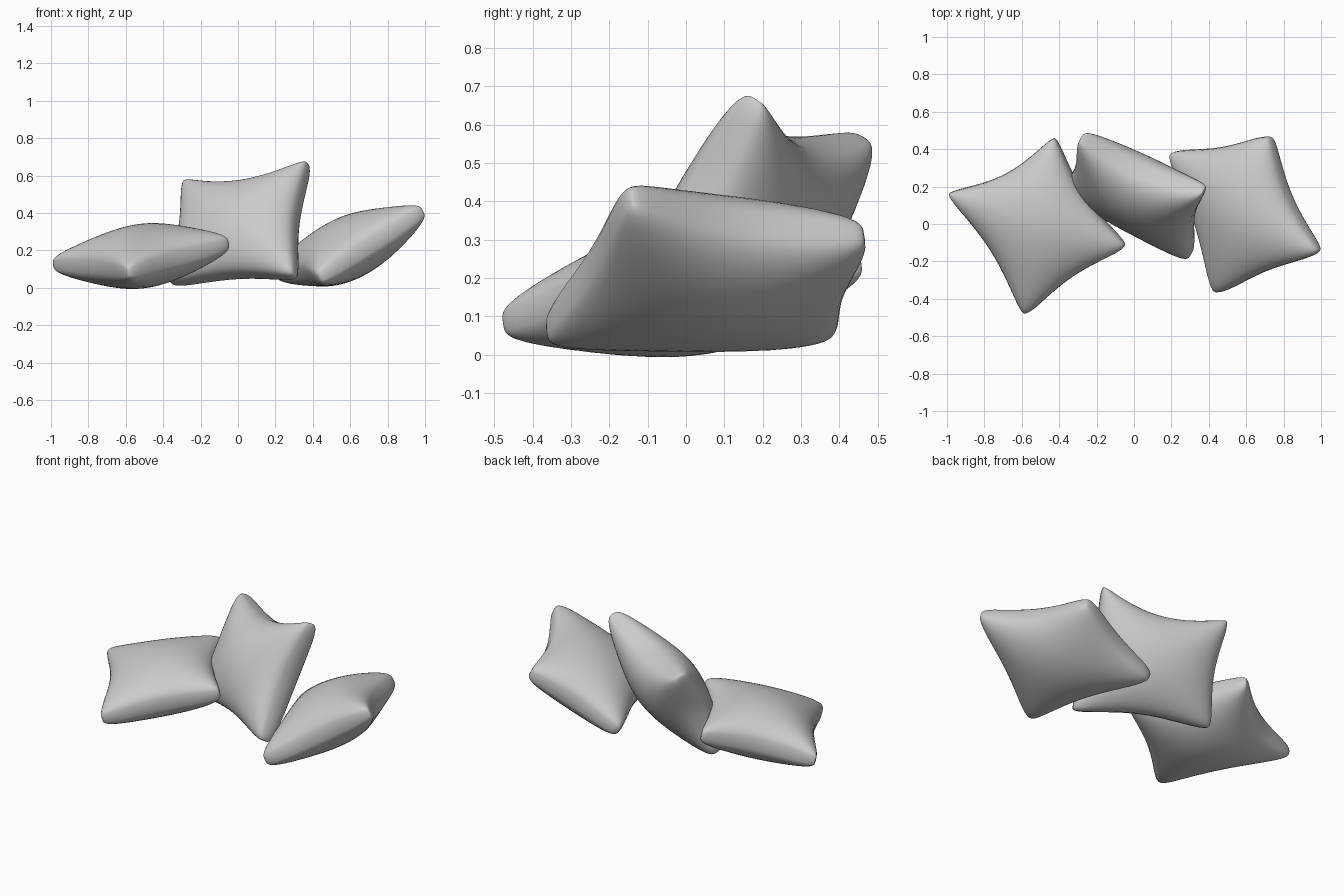
import bpy, bmesh, math
from mathutils import Vector

old = bpy.data.objects.get("Cube")
if old:
    bpy.data.objects.remove(old, do_unlink=True)

fabric = bpy.data.materials.new("soft_grey_fabric")
fabric.use_nodes = True
grey = (0.6, 0.6, 0.6, 1)
fabric.diffuse_color = grey
fabric.node_tree.nodes["Principled BSDF"].inputs["Base Color"].default_value = grey

STEPS = 28      # grid cells along each edge
ROUND = 0.14    # rounding of the corner tips


def mix(low, high, w):
    """Blend from low at w = -1 to high at w = 1."""
    return low + (high - low) * (w + 1) / 2


def pillow(name, tips, thickness, pinch):
    """Stuffed square pillow; tips run counter-clockwise seen from its face.
    pinch: inward curve of the bottom, right, top and left edges."""
    a, b, c, d = (Vector(t) for t in tips)
    bottom, right, top, left = pinch
    centre = (a + b + c + d) / 4
    normal = (c - a).cross(d - b).normalized()
    a, b, c, d = (centre + (t - centre) / (1 - ROUND) for t in (a, b, c, d))

    bm = bmesh.new()
    for side in (1, -1):
        rows = []
        for j in range(STEPS + 1):
            v = math.sin(math.pi * (j / STEPS - 0.5))
            row = []
            for i in range(STEPS + 1):
                u = math.sin(math.pi * (i / STEPS - 0.5))
                # rounded tips and concave edges
                k = 1 - ROUND * (u * v) ** 4
                s = (u * k * (1 - mix(left, right, u) * (1 - v * v)) + 1) / 2
                t = (v * k * (1 - mix(bottom, top, v) * (1 - u * u)) + 1) / 2
                flat = a.lerp(b, s).lerp(d.lerp(c, s), t)
                # blunt rim plus a soft central swell
                f = max(0, (1 - u * u) * (1 - v * v))
                puff = 0.42 * f ** 0.2 + 0.58 * f ** 0.65
                row.append(bm.verts.new(flat + normal * side * thickness / 2 * puff))
            rows.append(row)
        for j in range(STEPS):
            for i in range(STEPS):
                quad = [rows[j][i], rows[j][i + 1], rows[j + 1][i + 1], rows[j + 1][i]]
                bm.faces.new(quad[::side])
    # sew the two halves together
    bmesh.ops.remove_doubles(bm, verts=bm.verts, dist=0.0005)
    bmesh.ops.recalc_face_normals(bm, faces=bm.faces)
    for f in bm.faces:
        f.smooth = True
    mesh = bpy.data.meshes.new(name)
    bm.to_mesh(mesh)
    bm.free()
    mesh.materials.append(fabric)
    bpy.context.collection.objects.link(bpy.data.objects.new(name, mesh))


# Pillow lying flat
pillow("right_pillow", [(-0.585, -0.48, 0.08), (-0.05, -0.11, 0.24),
                        (-0.425, 0.455, 0.235), (-0.99, 0.165, 0.125)],
       0.335, (0.18, 0.23, 0.25, 0.22))
# Pillow leaning upright
pillow("middle_pillow", [(-0.36, 0.21, 0.03), (0.30, -0.17, 0.06),
                         (0.37, 0.185, 0.67), (-0.275, 0.46, 0.565)],
       0.355, (0.2, 0.2, 0.33, 0.18))
# Pillow tilted on its side
pillow("left_pillow", [(0.435, -0.365, 0.05), (0.99, -0.135, 0.415),
                       (0.73, 0.455, 0.31), (0.2, 0.375, 0.075)],
       0.33, (0.14, 0.24, 0.15, 0.2))
